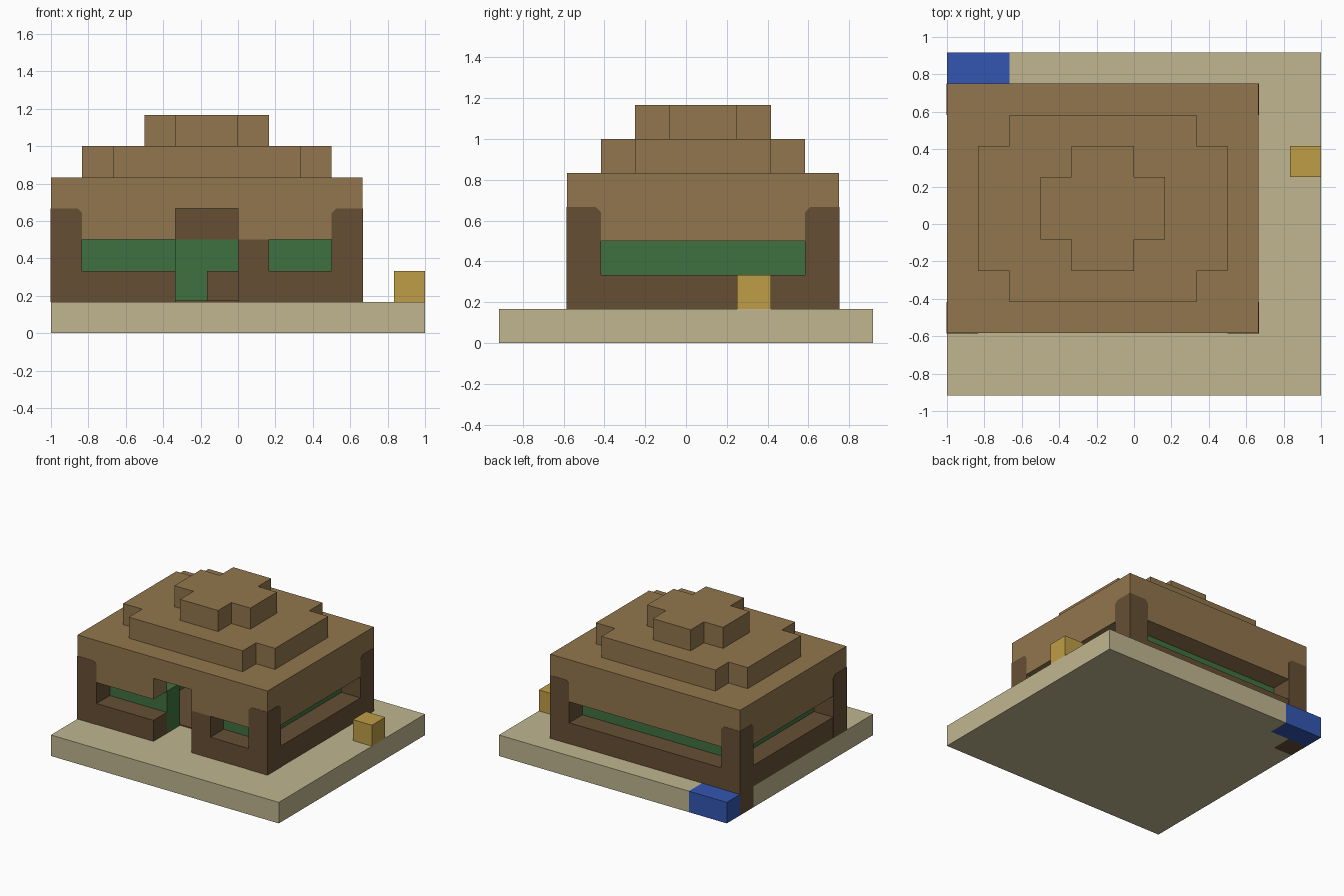
import bpy
import bmesh

U = 1 / 6  # one building block
if "Cube" in bpy.data.objects:
    bpy.data.objects.remove(bpy.data.objects["Cube"])


def material(name, *rgb):
    linear = [((c / 255 + 0.055) / 1.055) ** 2.4 for c in rgb] + [1]
    m = bpy.data.materials.new(name)
    m.use_nodes = True
    m.diffuse_color = linear
    m.node_tree.nodes["Principled BSDF"].inputs["Base Color"].default_value = linear
    return m


SAND = material("sand", 192, 182, 144)
ROOF = material("light wood", 146, 118, 77)
WALL = material("dark wood", 102, 79, 52)
GREEN = material("green", 64, 113, 64)
YELLOW = material("straw yellow", 190, 157, 70)
BLUE = material("water blue", 51, 86, 178)


def place(x, y, z):
    """Block coordinates to model coordinates."""
    return (x * U - 1, (y - 5.5) * U, z * U)


def slab(name, outline, z0, z1, mat, chamfer=None):
    """Extrude a plan outline; chamfer picks top edges by a rule on their midpoint."""
    bm = bmesh.new()
    base = bm.faces.new([bm.verts.new(place(x, y, z0)) for x, y in outline])
    top = bmesh.ops.extrude_face_region(bm, geom=[base])["geom"]
    for v in top:
        if isinstance(v, bmesh.types.BMVert):
            v.co.z = z1 * U
    bmesh.ops.recalc_face_normals(bm, faces=bm.faces)
    if chamfer:
        edges = [e for e in bm.edges if all(v.co.z > z1 * U - 0.001 for v in e.verts)
                 and chamfer((e.verts[0].co + e.verts[1].co) / 2)]
        bmesh.ops.bevel(bm, geom=edges, offset=0.025, segments=1, affect='EDGES')
    mesh = bpy.data.meshes.new(name)
    bm.to_mesh(mesh)
    bm.free()
    mesh.materials.append(mat)
    obj = bpy.data.objects.new(name, mesh)
    bpy.context.collection.objects.link(obj)
    return obj


def box(name, x0, x1, y0, y1, z0, z1, mat, **kw):
    return slab(name, [(x0, y0), (x1, y0), (x1, y1), (x0, y1)], z0, z1, mat, **kw)


def cross(name, x0, x1, y0, y1, z0, z1, mat):
    """Rectangle with one block cut from every corner."""
    a, b, c, d = x0 + 1, x1 - 1, y0 + 1, y1 - 1
    slab(name, [(a, y0), (b, y0), (b, c), (x1, c), (x1, d), (b, d),
                (b, y1), (a, y1), (a, d), (x0, d), (x0, c), (a, c)], z0, z1, mat)


# Ground plate, notched for the pool and the deep corner post
slab("ground_plate", [(0, 0), (12, 0), (12, 11), (2, 11), (2, 10), (1, 10), (1, 9), (0, 9)],
     0, 1, SAND)
box("pool", 0, 2, 10, 11, 0, 1, BLUE)
box("post_foot", 0, 1, 9, 10, 0, 1, WALL)
box("straw_bale", 11, 12, 7, 8, 1, 2, YELLOW)

# Low walls under the windows
box("front_wall_right", 1, 4, 2, 3, 1, 2, WALL)
box("front_wall_left", 6, 9, 2, 3, 1, 2, WALL)
box("door_post", 6, 7, 2, 3, 2, 3, WALL)
box("back_wall", 1, 9, 9, 10, 1, 2, WALL)
for side, x in (("right", 0), ("left", 9)):
    box(side + "_wall", x, x + 1, 3, 9, 1, 2, WALL)
    box(side + "_header", x, x + 1, 3, 9, 3, 4, ROOF)

# Headers over the windows, open above the door
box("front_header_right", 0, 4, 2, 3, 3, 4, ROOF)
box("front_header_left", 6, 10, 2, 3, 3, 4, ROOF)
box("back_header", 0, 10, 9, 10, 3, 4, ROOF)

# Corner posts, a hair proud, with chamfered inner top edges
P = 0.012
for x, sx in ((0, -1), (9, 1)):
    for y, sy in ((2, -1), (9, 1)):
        mid = place(x + 0.5, y + 0.5, 0)
        box("corner_post", x - P * (sx < 0), x + 1 + P * (sx > 0),
            y - P * (sy < 0), y + 1 + P * (sy > 0), 1, 4, WALL,
            chamfer=lambda c: (c.x - mid[0]) * sx < -0.05 or (c.y - mid[1]) * sy < -0.05)

# Green lining and the room inside
box("front_lining_right", 1, 4, 3, 4, 1, 3, GREEN)
box("front_lining_left", 6, 9, 3, 4, 1, 3, GREEN)
box("right_lining", 1, 2, 4, 9, 1, 3, GREEN)
box("left_lining", 8, 9, 4, 9, 1, 3, GREEN)
box("back_lining", 2, 8, 8, 9, 1, 3, GREEN)
box("back_inner_wall", 1, 9, 8, 9, 3, 4, WALL)
box("room_floor", 2, 8, 4, 8, 1, 1.04, WALL)
box("room_chest", 5, 6, 7, 8, 1, 2, WALL)

# Stepped roof
box("roof_base", 0, 10, 2, 10, 4, 5, ROOF)
cross("roof_middle", 1, 9, 3, 9, 5, 6, ROOF)
cross("roof_top", 3, 7, 4, 8, 6, 7, ROOF)
